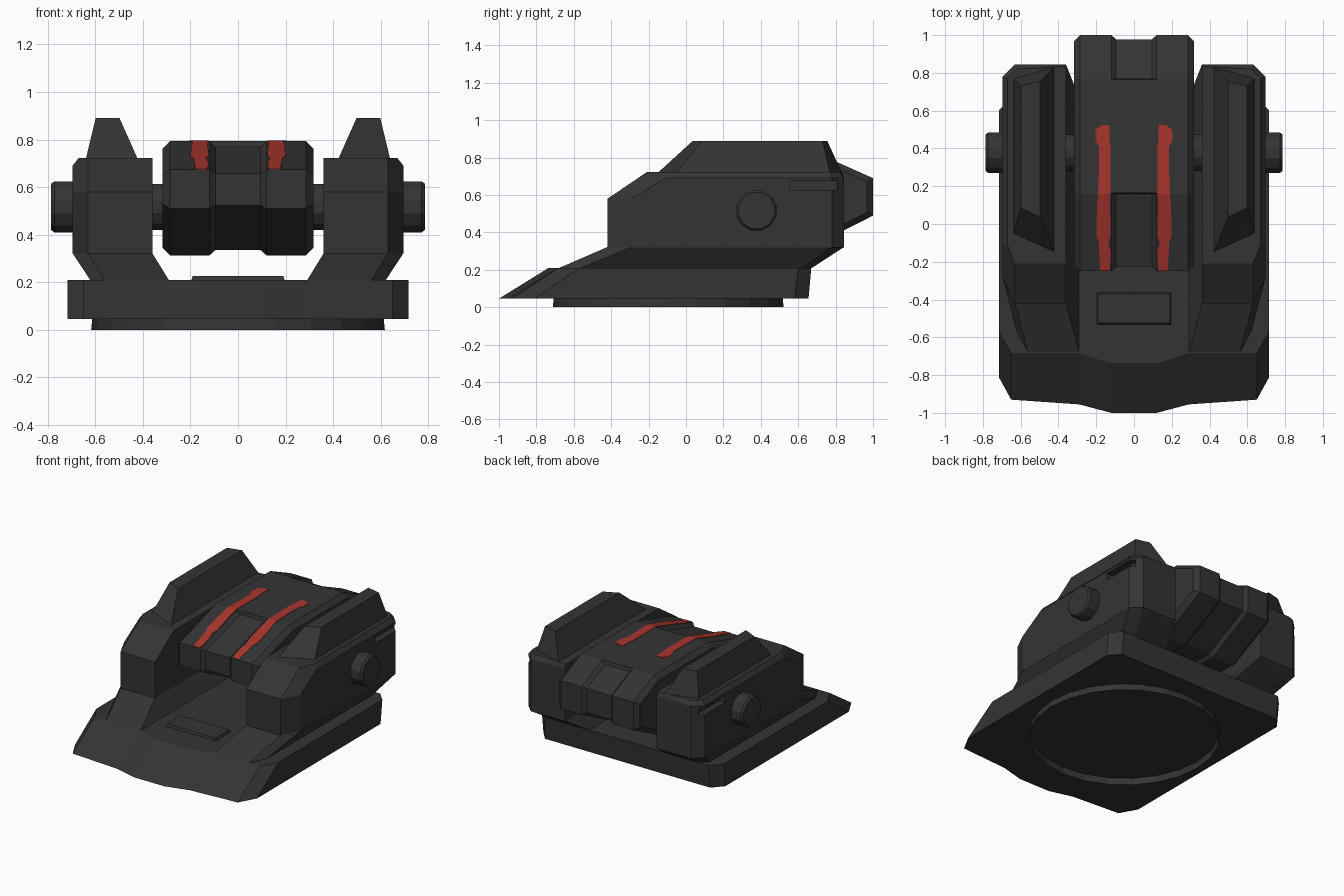
import bpy, bmesh, math
from mathutils import Vector

if "Cube" in bpy.data.objects:
    bpy.data.objects.remove(bpy.data.objects["Cube"])


def material(name, rgb):
    m = bpy.data.materials.new(name)
    m.diffuse_color = (*rgb, 1)
    m.use_nodes = True
    m.node_tree.nodes["Principled BSDF"].inputs["Base Color"].default_value = m.diffuse_color
    return m


GREY = material("charcoal grey", (0.034, 0.034, 0.034))
RED = material("stripe red", (0.40, 0.036, 0.027))


def finish(name, bm, mat=GREY):
    bmesh.ops.recalc_face_normals(bm, faces=bm.faces[:])
    me = bpy.data.meshes.new(name)
    bm.to_mesh(me)
    bm.free()
    me.materials.append(mat)
    ob = bpy.data.objects.new(name, me)
    bpy.context.collection.objects.link(ob)
    return ob


def hull(name, pts, s=1):
    """Convex block through the given points, s = -1 mirrors it in x."""
    bm = bmesh.new()
    for x, y, z in pts:
        bm.verts.new((x * s, y, z))
    r = bmesh.ops.convex_hull(bm, input=bm.verts[:])
    inside = {v for v in r["geom_interior"] if isinstance(v, bmesh.types.BMVert)}
    bmesh.ops.delete(bm, geom=list(inside), context='VERTS')
    bmesh.ops.dissolve_limit(bm, angle_limit=0.02, verts=bm.verts[:], edges=bm.edges[:])
    return finish(name, bm)


def loft(name, loops, mat=GREY, caps=True):
    """Skin a row of equal-length point loops and cap both ends."""
    bm = bmesh.new()
    rows = [[bm.verts.new(p) for p in lp] for lp in loops]
    n = len(rows[0])
    for a, b in zip(rows, rows[1:]):
        for i in range(n):
            j = (i + 1) % n
            bm.faces.new((a[i], a[j], b[j], b[i]))
    if caps:
        bm.faces.new(rows[0][::-1])
        bm.faces.new(rows[-1])
    bmesh.ops.remove_doubles(bm, verts=bm.verts[:], dist=1e-5)
    return finish(name, bm, mat)


def circle_x(x, r, n=12, y=0.377, z=0.517):
    return [(x, y + r * math.cos((i + .5) * math.tau / n),
             z + r * math.sin((i + .5) * math.tau / n)) for i in range(n)]


def level(z, pts):
    return [(x, y, z) for x, y in pts]


def both(half):
    return half + [(-x, y) for x, y in reversed(half)]


def ring(z, r):
    return [(r * math.cos(i * math.tau / 24), -0.095 + r * math.sin(i * math.tau / 24), z)
            for i in range(24)]


# thin open ring under the base
loft("base_ring", [ring(0.05, 0.612), ring(0, 0.617), ring(0, 0.614), ring(0.05, 0.609)],
     caps=False)

# wedge-fronted base plate
low = both([(.12, -1), (.29, -.955), (.65, -.93), (.716, -.81), (.716, .58), (.65, .655)])
high = both([(.13, -.735), (.29, -.683), (.65, -.683), (.716, -.57), (.716, .60), (.65, .67)])
loft("base_plate", [level(0.046, low), level(0.21, high)])

# raised hatch on the base
hull("hatch", [(x, y, 0.2) for x in (-.2, .2) for y in (-.535, -.36)]
     + [(x, y, 0.226) for x in (-.19, .19) for y in (-.525, -.37)])

foot_low = [(.29, -.683), (.56, -.683), (.62, -.57), (.62, .62), (.56, .67), (.29, .67)]
waist = [(.36, -.42), (.63, -.42), (.695, -.29), (.695, .78), (.63, .845), (.36, .845)]
brow = [(.36, -.42), (.63, -.42), (.695, -.29)]
rim = [(.695, -.11), (.695, .78), (.63, .845), (.36, .845)]
roof = [(.36, -.21), (.63, -.21), (.67, -.11), (.67, .77), (.62, .82), (.36, .835)]
fin_low = [(.42, -.155), (.64, -.053), (.64, .77), (.42, .835)]
fin_top = [(.498, .037), (.598, .085), (.598, .73), (.498, .755)]

for s, side in ((1, "right"), (-1, "left")):
    # support arm: flared foot, upright and top fin
    hull(side + "_arm_foot", level(.208, foot_low) + level(.322, waist), s)
    arm = hull(side + "_arm", level(.32, waist) + level(.58, brow)
               + level(.69, rim) + level(.722, roof), s)
    hull(side + "_fin", level(.715, fin_low) + level(.89, fin_top), s)
    # slot in the outer wall
    cutter = hull(side + "_slot_cutter", [(x, y, z) for x in (.648, .8)
                                          for y in (.555, .81) for z in (.626, .674)], s)
    cutter.hide_render = True
    cutter.hide_viewport = True
    cut = arm.modifiers.new("slot", 'BOOLEAN')
    cut.operation = 'DIFFERENCE'
    cut.solver = 'EXACT'
    cut.object = cutter
    # pivot cap
    loft(side + "_pivot_cap", [circle_x(s * .66, .111), circle_x(s * .772, .111),
                               circle_x(s * .786, .1)])

# axle through the launcher
loft("axle", [circle_x(-.68, .1), circle_x(.68, .1)])

# launcher body: side profile (y, z) swept across x, with a shallow stepped centre groove
profile = [(.14, .313), (.65, .313), (1, .49), (1, .69),
           (.77, .793), (.16, .793), (-.25, .673), (-.25, .51)]


def inset(d):
    out = []
    for i, p in enumerate(profile):
        p = Vector(p)
        a = (p - Vector(profile[i - 1])).normalized()
        b = (Vector(profile[(i + 1) % len(profile)]) - p).normalized()
        na, nb = Vector((-a.y, a.x)), Vector((-b.y, b.x))
        out.append(tuple(p + (na + nb) * (d / (1 + na.dot(nb)))))
    return out


def stepped(p):
    """Add the ends of the uncut roof, so the groove stops there with a step."""
    back, front = (p[4][0], p[4][1]), (p[5][0], p[5][1])
    return p[:4] + [back, (.765, .793), (.165, .793), front] + p[6:]


groove = inset(.022)
groove[4], groove[5] = (.77, .768), (.16, .768)
outer = inset(.031)
edge = outer[:5] + [outer[4], outer[5]] + outer[5:]
stations = [(-.317, edge), (-.285, stepped(profile)),
            (-.12, stepped(profile)), (-.095, stepped(groove))]
stations += [(-x, p) for x, p in reversed(stations)]
loft("launcher_body", [[(x, y, z) for y, z in p] for x, p in stations])

# worn red stripes following the launcher top: y, inner x, outer x
edges = [(-.247, .13, .178), (-.15, .122, .185), (-.10, .138, .185), (-.06, .124, .2),
         (.02, .125, .198), (.10, .128, .195), (.16, .125, .19), (.30, .125, .185),
         (.41, .123, .185), (.44, .13, .203), (.50, .13, .203), (.525, .132, .165)]


def top_z(y):
    return .793 if y >= .16 else .793 - (.16 - y) * .12 / .41


for s, side in ((1, "right"), (-1, "left")):
    loft(side + "_stripe", [[(s * a, y, top_z(y) - .002), (s * b, y, top_z(y) - .002),
                             (s * b, y, top_z(y) + .003), (s * a, y, top_z(y) + .003)]
                            for y, a, b in edges], RED)
